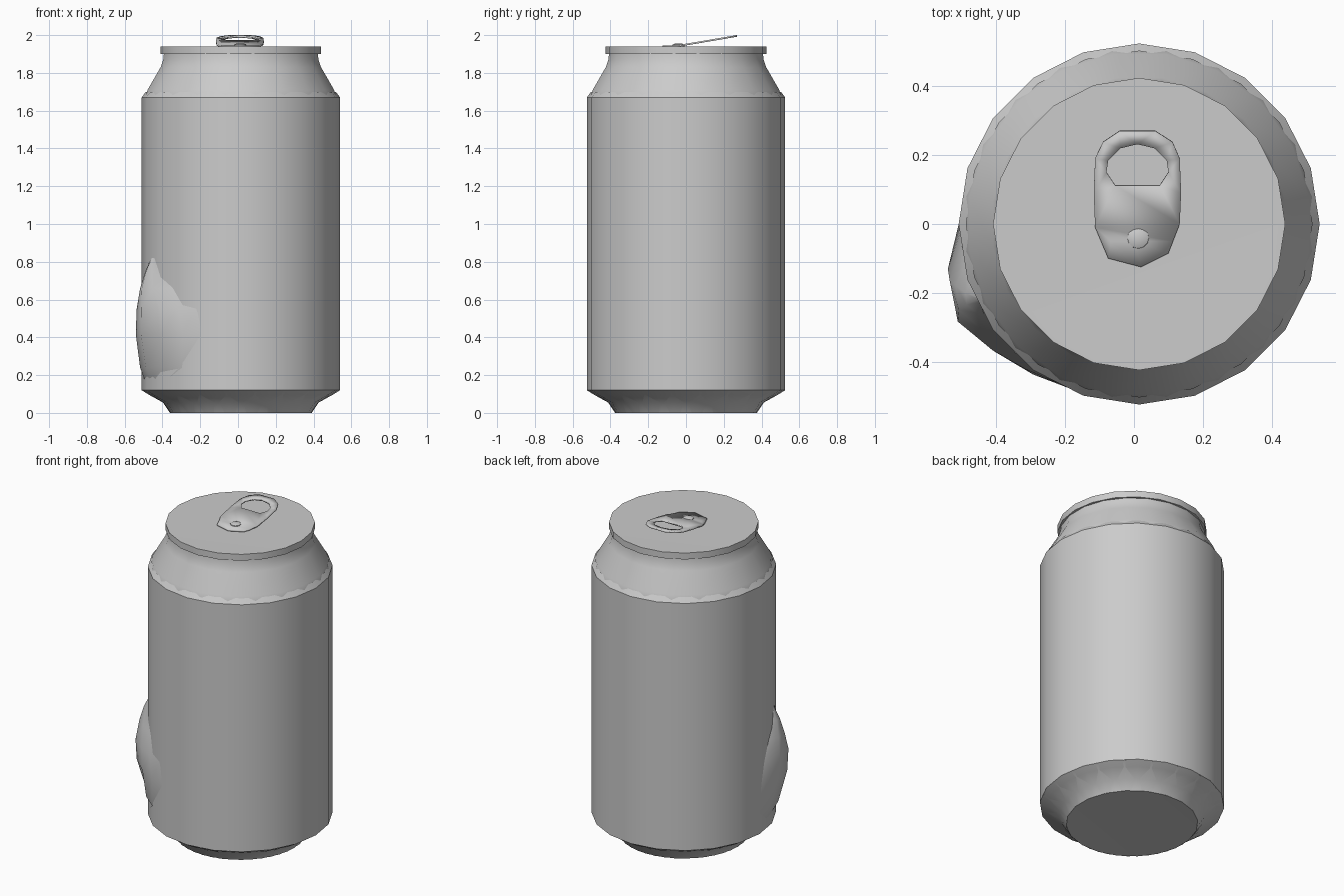
import bpy, bmesh
from math import radians, sin, cos, pi

if "Cube" in bpy.data.objects:
    bpy.data.objects.remove(bpy.data.objects["Cube"])

CX = 0.015      # can axis, shifted slightly so the bulge is inside the bounds
SIDES = 20


def finish(name, bm, angle=35):
    bmesh.ops.recalc_face_normals(bm, faces=bm.faces)
    mesh = bpy.data.meshes.new(name)
    bm.to_mesh(mesh)
    bm.free()
    obj = bpy.data.objects.new(name, mesh)
    bpy.context.collection.objects.link(obj)
    bpy.ops.object.select_all(action='DESELECT')
    obj.select_set(True)
    bpy.context.view_layer.objects.active = obj
    bpy.ops.object.shade_smooth_by_angle(angle=radians(angle))
    return obj


def lathe(name, profile, turn=0.0, sides=SIDES, centre=(CX, 0), angle=35):
    """Revolve (radius, z) points; a zero radius closes the end with a fan."""
    bm = bmesh.new()
    rings = []
    for r, z in profile:
        n = 1 if r == 0 else sides
        rings.append([bm.verts.new((centre[0] + r * cos(2 * pi * i / sides + turn),
                                    centre[1] + r * sin(2 * pi * i / sides + turn), z))
                      for i in range(n)])
    for a, b in zip(rings, rings[1:]):
        for i in range(sides):
            j = (i + 1) % sides
            if len(a) == 1:
                bm.faces.new((a[0], b[j], b[i]))
            elif len(b) == 1:
                bm.faces.new((a[i], a[j], b[0]))
            else:
                bm.faces.new((a[i], a[j], b[j], b[i]))
    return finish(name, bm, angle)


# Metal shell: base, hidden wall, shoulder and neck, turned half a side
lathe("can_shell", [(0, 0.008), (0.375, 0), (0.415, 0.055), (0.517, 0.118),
                    (0.517, 1.66), (0.50, 1.71), (0.43, 1.83), (0.416, 1.87),
                    (0.413, 1.90)], turn=pi / SIDES)

# Outer wrap, its turned-in corners poking through the shell at both ends
lathe("outer_wrap", [(0.375, 0), (0.412, 0.055), (0.485, 0.095), (0.525, 0.12), (0.525, 1.67),
                     (0.503, 1.70)])

# Lid with its rolled rim
lathe("lid", [(0.40, 1.90), (0.425, 1.90), (0.425, 1.94), (0.405, 1.94),
              (0.0, 1.935)])

# Pull tab: outline with finger hole, bent upwards behind the rivet
outline = [(0.02, -0.125), (0.10, -0.085), (0.133, 0), (0.137, 0.09), (0.133, 0.19),
           (0.112, 0.238), (0.062, 0.27), (-0.042, 0.27), (-0.09, 0.238),
           (-0.113, 0.19), (-0.117, 0.09), (-0.113, -0.01), (-0.075, -0.10)]
hole = [(-0.055, 0.112), (0.075, 0.112), (0.10, 0.15), (0.095, 0.185),
        (0.06, 0.22), (0.01, 0.232), (-0.04, 0.22), (-0.075, 0.185), (-0.08, 0.15)]
bm = bmesh.new()
for loop in (outline, hole):
    vs = [bm.verts.new((x, y, 0)) for x, y in loop]
    for a, b in zip(vs, vs[1:] + vs[:1]):
        bm.edges.new((a, b))
bmesh.ops.triangle_fill(bm, edges=bm.edges[:], use_beauty=True, normal=(0, 0, 1))
bmesh.ops.bisect_plane(bm, geom=bm.verts[:] + bm.edges[:] + bm.faces[:],
                       plane_co=(0, -0.05, 0), plane_no=(0, 1, 0))
for v in bm.verts:
    v.co.z = 1.946 + max(0, v.co.y + 0.05) * 0.17
tab = finish("pull_tab", bm)
solid = tab.modifiers.new("thickness", 'SOLIDIFY')
solid.thickness = 0.009
solid.offset = -1 if tab.data.polygons[0].normal.z > 0 else 1

# Rivet
lathe("rivet", [(0.033, 1.935), (0.031, 1.95), (0.018, 1.956), (0, 1.956)],
      sides=12, centre=(0.012, -0.04))

# Bulge low on the left: rows of (z, start angle, end angle, height)
rows = [(0.18, 190, 222, 0), (0.24, 177, 247, 0.03), (0.42, 182, 248, 0.075),
        (0.55, 187, 243, 0.08), (0.66, 193, 226, 0.062), (0.75, 199, 215, 0.035),
        (0.82, 203, 208, 0)]
section = [(0, 0), (0.17, 0.7), (0.38, 1), (0.6, 0.55), (0.8, 0.22), (1, 0)]
bm = bmesh.new()
grid = []
for z, a0, a1, h in rows:
    line = []
    for t, f in section:
        a, r = radians(a0 + (a1 - a0) * t), 0.519 + h * f
        line.append(bm.verts.new((CX + r * cos(a), r * sin(a), z)))
    grid.append(line)
for lo, hi in zip(grid, grid[1:]):
    for i in range(len(section) - 1):
        bm.faces.new((lo[i], hi[i], hi[i + 1], lo[i + 1]))
finish("side_bulge", bm, 60)
